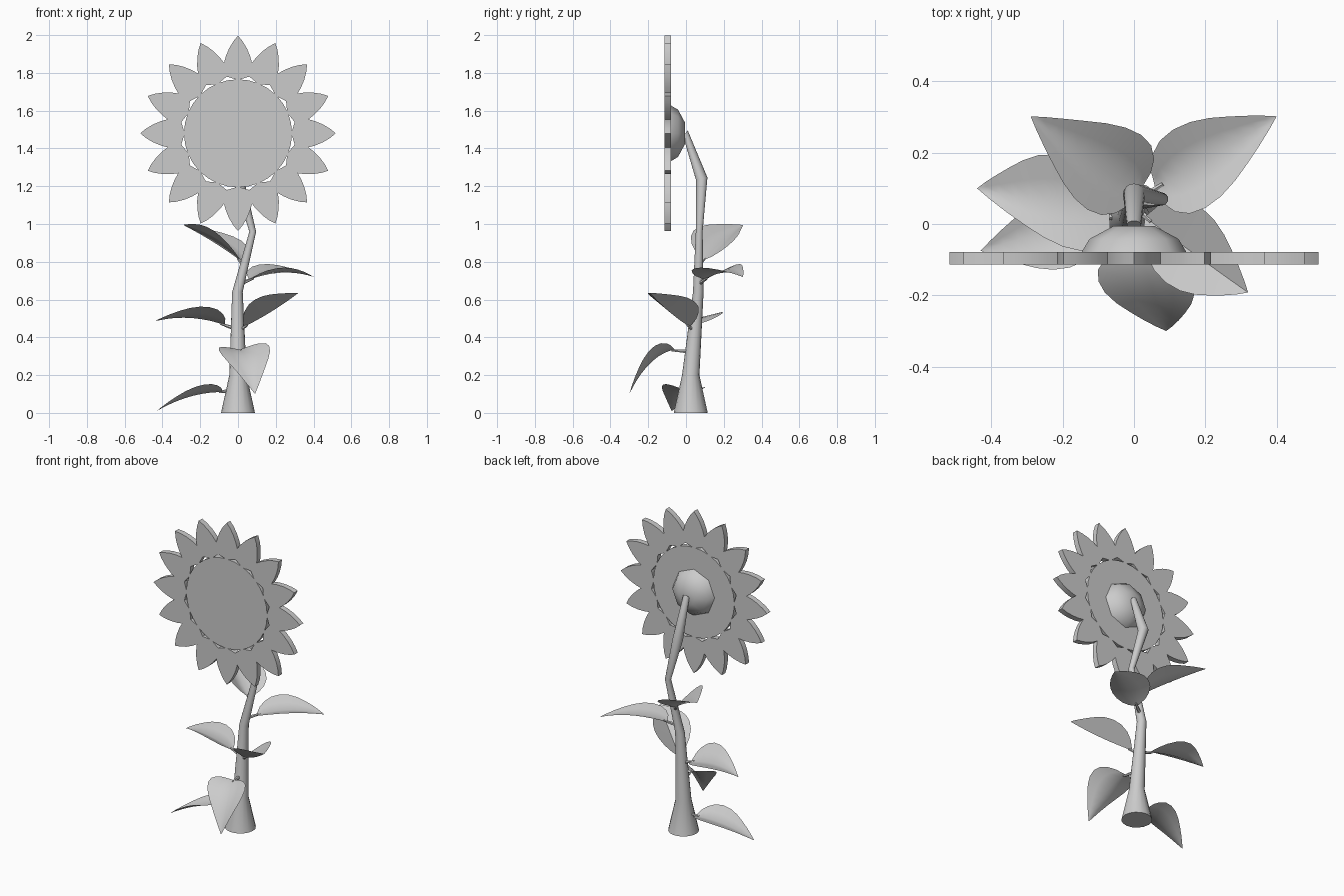
import bpy, bmesh, math
from mathutils import Vector as V

if "Cube" in bpy.data.objects:
    bpy.data.objects.remove(bpy.data.objects["Cube"])

def finish(name, bm, smooth=None):
    bmesh.ops.recalc_face_normals(bm, faces=bm.faces)
    me = bpy.data.meshes.new(name)
    bm.to_mesh(me)
    bm.free()
    ob = bpy.data.objects.new(name, me)
    bpy.context.collection.objects.link(ob)
    if smooth:
        bpy.context.view_layer.objects.active = ob
        ob.select_set(True)
        bpy.ops.object.shade_smooth_by_angle(angle=math.radians(smooth))
        ob.select_set(False)
    return ob

def tube(name, stations, sides, smooth=40):
    """Loft of rings; each station is (centre, ring axis, radius)."""
    bm = bmesh.new()
    rings = []
    for c, axis, r in stations:
        a = V(axis).normalized()
        u = (V((1, 0, 0)) - a * a.x).normalized()
        w = a.cross(u)
        rings.append([bm.verts.new(V(c) + r * (u * math.cos(t) + w * math.sin(t)))
                      for t in (2 * math.pi * i / sides for i in range(sides))])
    for p, q in zip(rings, rings[1:]):
        for i in range(sides):
            j = (i + 1) % sides
            bm.faces.new((p[i], p[j], q[j], q[i]))
    bm.faces.new(rings[0])
    bm.faces.new(rings[-1])
    return finish(name, bm, smooth)

HEAD_Z, FRONT, BACK = 1.48, -0.114, -0.079

def polar(r, deg, y):
    a = math.radians(deg)
    return V((r * math.sin(a), y, HEAD_Z + r * math.cos(a)))

# Stem with flared foot, bending over towards the head
tube("stem", [((0, .025, 0), (0, 0, 1), .09), ((0, .025, .2), (0, 0, 1), .046),
              ((-.003, .065, .64), (0, 0, 1), .028), ((.078, .07, .96), (0, 0, 1), .018),
              ((0, .083, 1.24), (0, -.2, 1), .031), ((0, -.003, 1.48), (0, -.8, .6), .02)], 16)

# Seed disc
tube("seed_disc", [((0, FRONT, HEAD_Z), (0, 1, 0), .286), ((0, BACK, HEAD_Z), (0, 1, 0), .286)], 32, 30)

# Octagonal cup behind the head
tube("head_cup", [((0, BACK, HEAD_Z), (0, 1, 0), .147), ((0, -.042, HEAD_Z), (0, 1, 0), .125),
                  ((0, -.006, HEAD_Z), (0, 1, 0), .058)], 8)

# Ring of sixteen petals, with small gaps against the disc
bm = bmesh.new()
STEP = 22.5
cells = [(0, .28, .517), (2.9, .287, .488), (6, .293, .452), (9, .3, .413), (11.25, .306, .38),
         (13.5, .3, .413), (16.5, .293, .452), (19.6, .287, .488)]
loops = []
for k in range(16):
    for d, ri, ro in cells:
        ang = k * STEP + d
        loops.append([bm.verts.new(polar(r, ang, y))
                      for r, y in ((ri, FRONT), (ro, FRONT), (ro, BACK), (ri, BACK))])
for a, b in zip(loops, loops[1:] + loops[:1]):
    for i in range(4):
        j = (i + 1) % 4
        bm.faces.new((a[i], a[j], b[j], b[i]))
finish("petal_ring", bm, 30)

# Leaves: folded blades defined by midrib and the two widest edge points
WIDTH = [(0, 0), (.04, .45), (.1, .72), (.2, .93), (.32, 1), (.45, .95), (.58, .8),
         (.7, .6), (.82, .38), (.92, .18), (1, 0)]

def leaf(name, root, start, mid, tip, left, right):
    root, start, mid, tip, left, right = map(V, (root, start, mid, tip, left, right))
    m = .4
    ctrl = (mid - start * (1 - m) ** 2 - tip * m * m) / (2 * m * (1 - m))
    rib = lambda t: start * (1 - t) ** 2 + ctrl * 2 * t * (1 - t) + tip * t * t
    lo, ro = left - rib(.32), right - rib(.32)
    bm = bmesh.new()
    rows = []
    for t, w in WIDTH:
        c = rib(t)
        if w == 0:
            rows.append([bm.verts.new(c)] * 5)
        else:
            rows.append([bm.verts.new(c + o * w * s)
                         for o, s in ((lo, 1), (lo, .5), (lo, 0), (ro, .5), (ro, 1))])
    for p, q in zip(rows, rows[1:]):
        for i in range(4):
            bm.faces.new(list(dict.fromkeys((p[i], p[i + 1], q[i + 1], q[i]))))
    finish(name, bm, 60)
    d = rib(.06) - root
    tube(name + "_stalk", [(root, d, .012), (rib(.06), d, .006)], 6)

leaf("leaf_low_left", (-.03, .025, .12), (-.08, .02, .11), (-.22, -.015, .095), (-.43, -.075, .01),
     (-.18, -.122, .15), (-.2, .1, .135))
leaf("leaf_low_front", (0, .02, .325), (.01, -.06, .335), (.045, -.165, .285), (.09, -.3, .1),
     (-.1, -.16, .33), (.165, -.165, .355))
leaf("leaf_mid_left", (0, .045, .44), (-.07, .05, .465), (-.22, .06, .5), (-.44, .1, .485),
     (-.15, -.075, .56), (-.22, .195, .53))
leaf("leaf_mid_right", (0, .05, .43), (.03, .02, .455), (.15, -.07, .52), (.32, -.192, .635),
     (.09, -.165, .6), (.19, .045, .59))
leaf("leaf_high_right", (.005, .065, .68), (.06, .1, .705), (.2, .18, .74), (.4, .302, .72),
     (.11, .265, .785), (.2, .045, .765))
leaf("leaf_high_left", (.03, .068, .78), (.015, .09, .805), (-.1, .16, .885), (-.29, .302, .995),
     (-.13, .04, .965), (.02, .25, .91))
